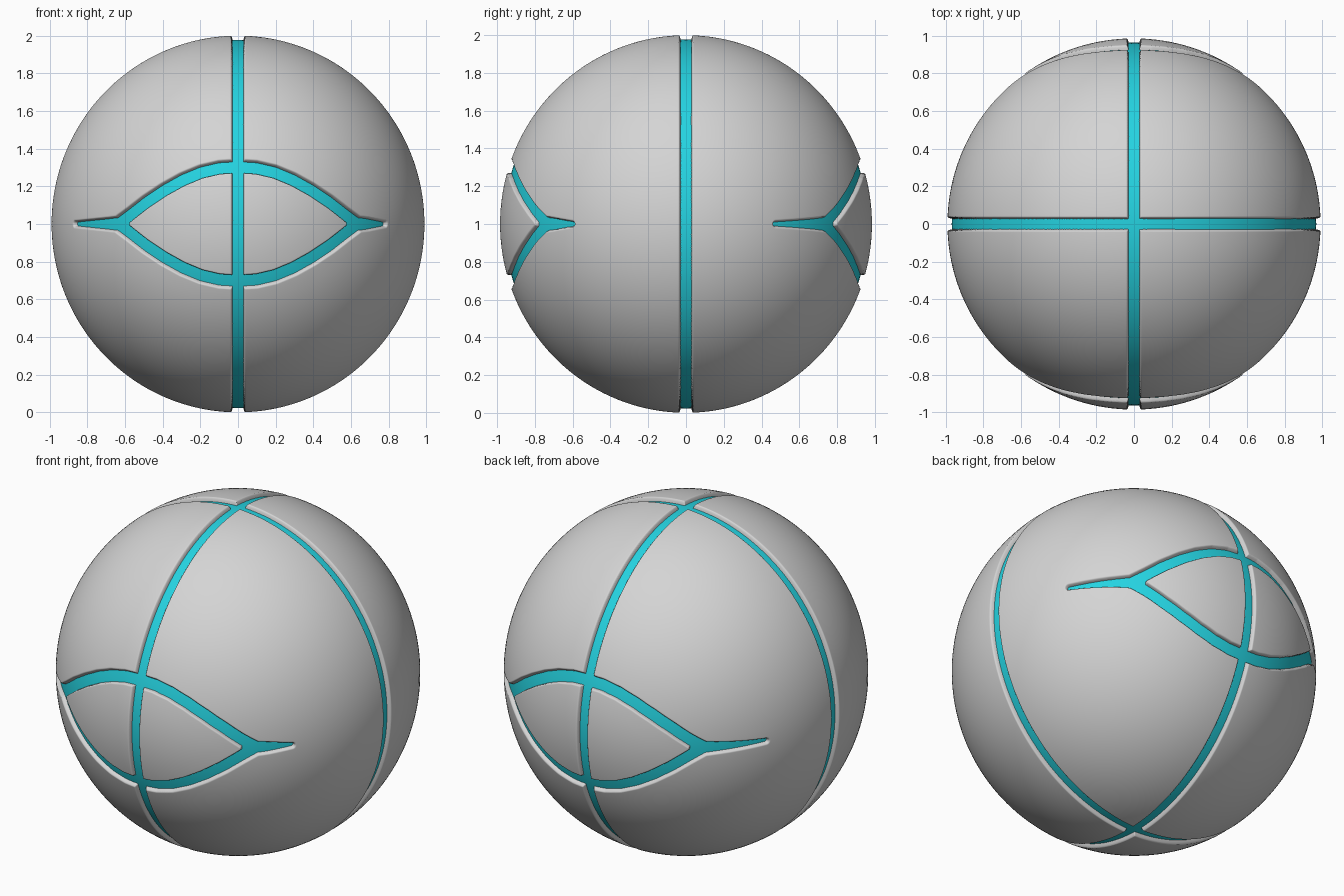
import bpy, bmesh, math
from mathutils import Vector

if "Cube" in bpy.data.objects:
    bpy.data.objects.remove(bpy.data.objects["Cube"])

SCALE = Vector((0.99, 0.985, 1.0))   # ball is very slightly squashed
FLOOR = 0.977                        # radius of the groove floor
EDGE = 0.015                         # width of the rounded groove edge


def material(name, rgb):
    m = bpy.data.materials.new(name)
    m.diffuse_color = (*rgb, 1)
    m.use_nodes = True
    m.node_tree.nodes["Principled BSDF"].inputs["Base Color"].default_value = m.diffuse_color
    return m


grey = material("light grey", (0.66, 0.66, 0.66))
cyan = material("bright cyan", (0.018, 0.65, 0.75))


def on_ball(x, z):
    return Vector((x, -math.sqrt(1 - x * x - z * z), z))


def polyline(points):
    """(x, z, half width) points -> segments lying on the unit ball."""
    dense = []
    for a, b in zip(points, points[1:]):
        dense += [[p + (q - p) * i / 2 for p, q in zip(a, b)] for i in range(2)]
    dense.append(points[-1])
    p = [(on_ball(x, z), w) for x, z, w in dense]
    return list(zip(p, p[1:]))


# Quarter of the eye-shaped groove, and its tapering corner tail
eye = polyline([(0, .308, .027), (.1, .302, .027), (.2, .279, .027), (.3, .238, .027),
                (.4, .183, .027), (.5, .117, .027), (.58, .055, .027), (.65, 0, .03)])


def tail(tip):
    return polyline([(.62, 0, .034), (.70, 0, .024), (tip, 0, .006)])


long_tail, short_tail = tail(.875), tail(.79)


def groove(co):
    """Distance outside the groove floor edge (negative = in the groove)."""
    best = min(abs(co.x), abs(co.y)) - 0.024
    if abs(co.z) < 0.42 and abs(co.y) > 0.3:
        q = Vector((abs(co.x), -abs(co.y), abs(co.z)))
        end = short_tail if co.x > 0 and co.y < 0 else long_tail
        for (a, wa), (b, wb) in eye + end:
            ab = b - a
            t = max(0, min(1, (q - a).dot(ab) / ab.length_squared))
            best = min(best, (q - a - ab * t).length - wa - (wb - wa) * t)
    return best


def finish(bm, name, mat):
    for v in bm.verts:
        v.co = v.co * SCALE + Vector((0, 0, 1))
    for f in bm.faces:
        f.smooth = True
    me = bpy.data.meshes.new(name)
    bm.to_mesh(me)
    bm.free()
    me.materials.append(mat)
    ob = bpy.data.objects.new(name, me)
    bpy.context.collection.objects.link(ob)
    return ob


# Inner ball: the coloured groove floor
bm = bmesh.new()
bmesh.ops.create_icosphere(bm, subdivisions=6, radius=FLOOR)
finish(bm, "groove_floor_ball", cyan)

# Outer shell: refine the mesh along the grooves, then sink the groove walls
bm = bmesh.new()
bmesh.ops.create_icosphere(bm, subdivisions=6, radius=1)
for step in range(3):
    bm.verts.index_update()
    g = [abs(groove(v.co) - EDGE / 2) for v in bm.verts]
    near = [e for e in bm.edges
            if min(g[v.index] for v in e.verts) < EDGE / 2 + 0.5 * 0.035 / 2 ** step
            and e.calc_length() > 0.024 / 2 ** step]
    bmesh.ops.subdivide_edges(bm, edges=near, cuts=1)
    bmesh.ops.triangulate(bm, faces=[f for f in bm.faces if len(f.verts) > 3])
    for v in bm.verts:
        v.co.normalize()

bm.verts.index_update()
g = [groove(v.co) for v in bm.verts]
for v in bm.verts:
    t = max(0, min(1, (EDGE - g[v.index]) / EDGE))
    v.co *= 1 - 0.05 * t * t
# Remove shell faces hidden under the groove floor
hidden = [f for f in bm.faces if all(g[v.index] <= 0 for v in f.verts)]
bmesh.ops.delete(bm, geom=hidden, context='FACES')
finish(bm, "outer_shell", grey)
